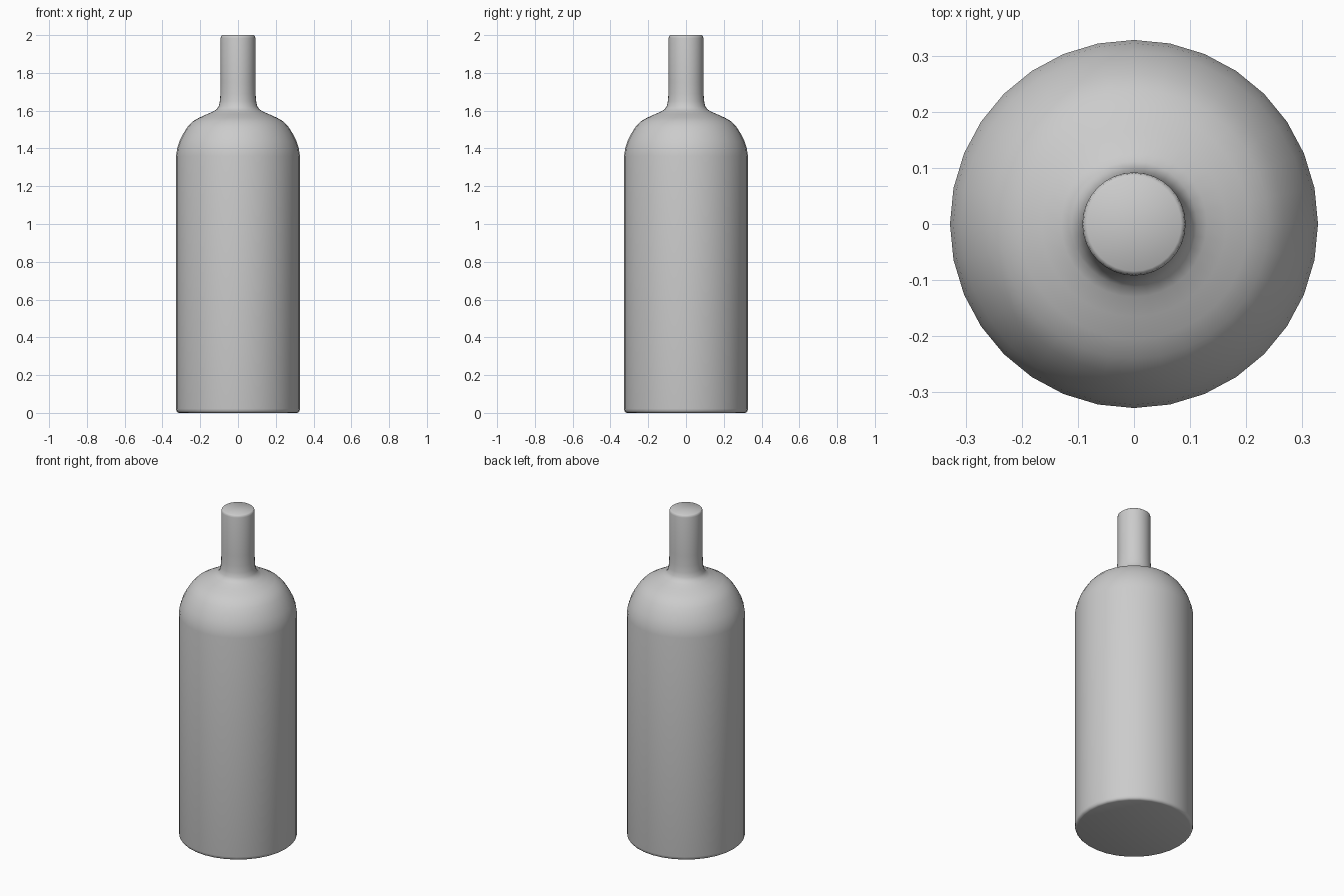
import bpy, bmesh, math

if "Cube" in bpy.data.objects:
    bpy.data.objects.remove(bpy.data.objects["Cube"])

SEGMENTS = 32

# Half profile (radius, height): base, wall, shoulder, neck, flat lip
profile = [
    (0.312, 0.0), (0.320, 0.003), (0.326, 0.010), (0.328, 0.022),
    (0.328, 1.36), (0.322, 1.40), (0.309, 1.44), (0.290, 1.478),
    (0.268, 1.513), (0.240, 1.543), (0.205, 1.563), (0.165, 1.581),
    (0.130, 1.596), (0.112, 1.608), (0.102, 1.624), (0.096, 1.65),
    (0.093, 1.69), (0.092, 1.75), (0.092, 1.985), (0.090, 1.995), (0.084, 2.0),
]

# Bottle body: revolve the profile and close both ends
bm = bmesh.new()
rings = []
for r, z in profile:
    rings.append([bm.verts.new((r * math.cos(2 * math.pi * i / SEGMENTS),
                                r * math.sin(2 * math.pi * i / SEGMENTS), z))
                  for i in range(SEGMENTS)])
for low, high in zip(rings, rings[1:]):
    for i in range(SEGMENTS):
        j = (i + 1) % SEGMENTS
        bm.faces.new((low[i], low[j], high[j], high[i]))
bm.faces.new(rings[0][::-1])
bm.faces.new(rings[-1])

mesh = bpy.data.meshes.new("bottle")
bm.to_mesh(mesh)
bm.free()
bottle = bpy.data.objects.new("bottle", mesh)
bpy.context.collection.objects.link(bottle)

# Smooth shading
bpy.context.view_layer.objects.active = bottle
bottle.select_set(True)
bpy.ops.object.shade_smooth_by_angle(angle=math.radians(40))
